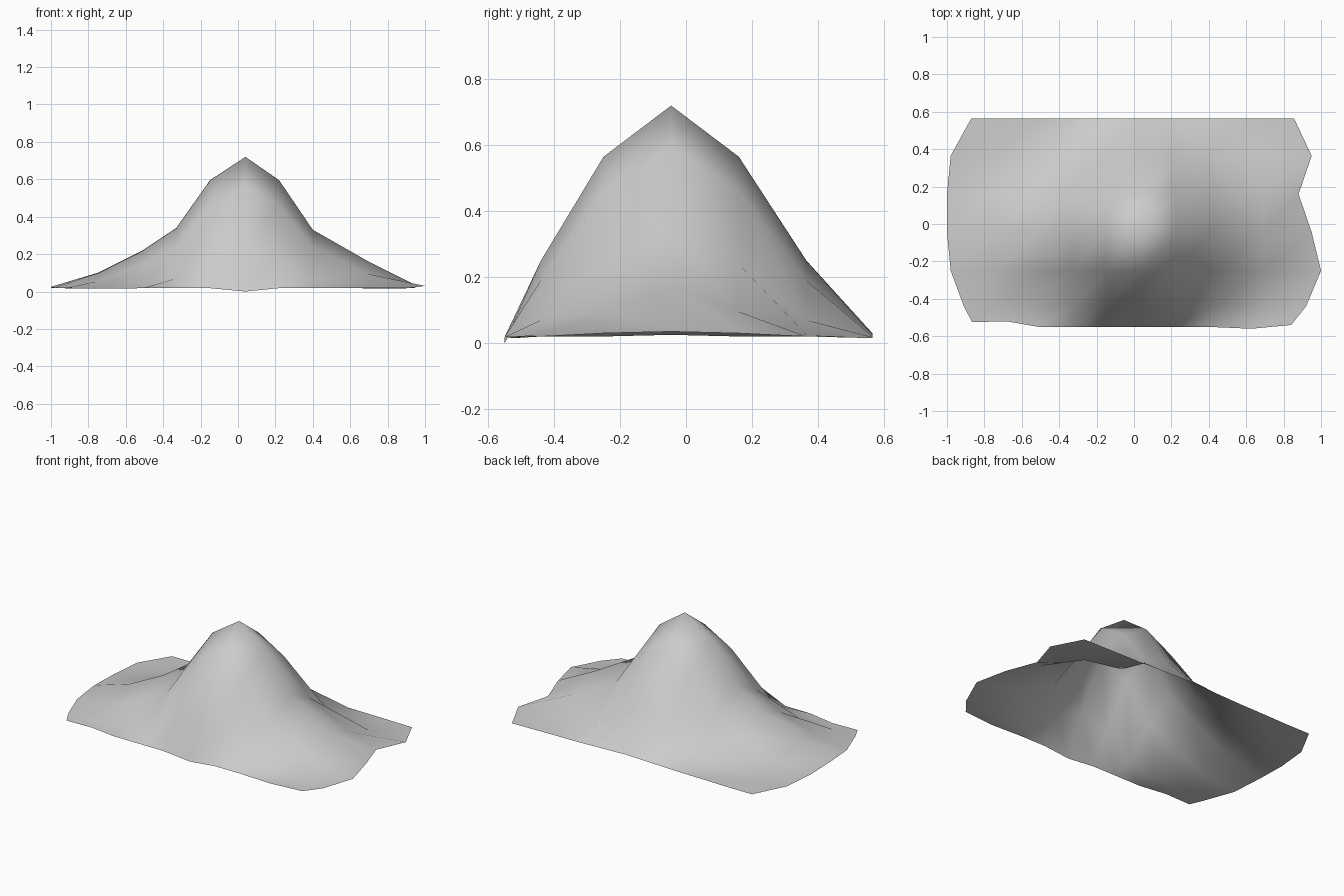
import bpy
import bmesh

default_cube = bpy.data.objects.get("Cube")
if default_cube:
    bpy.data.objects.remove(default_cube, do_unlink=True)

# Plain stone colour
stone = bpy.data.materials.new("grey_stone")
stone.use_nodes = True
stone_colour = (.6, .6, .6, 1)
stone.diffuse_color = stone_colour
stone.node_tree.nodes["Principled BSDF"].inputs["Base Color"].default_value = stone_colour

# Columns run from the right end of the hill to the left end
inner_columns = [-.75, -.51, -.33, -.15, .04, .22, .4, .69]

# Height profiles along the hill, from the outer rim up to the ridge
front_rim = [.015, .015, .018, .018, .018, 0, .018, .018, .018, .018]
back_rim = [.015, .015, .018, .02, .025, .03, .025, .02, .018, .015]
foot = [.02, .02, .025, .07, .19, .25, .19, .07, .025, .02]
shoulder = [.02, .055, .14, .24, .46, .565, .46, .24, .095, .03]
ridge = [.025, .1, .22, .34, .595, .72, .595, .33, .165, .035]

# Each row: depth, right end, left end, height profile
rows = [
    (-.55, -.865, .84, front_rim),
    (-.44, -.91, .92, foot),
    (-.25, -.98, 1, shoulder),
    (-.045, -1, .95, ridge),
    (.16, -1, .88, shoulder),
    (.365, -.98, .95, foot),
    (.565, -.87, .855, back_rim),
]

# Small wobble of the front rim near its corners, as column: offset
rim_wobble = {0: .025, 1: .03, 8: -.01, 9: .01}


def row_points(row_index):
    """Return the points of one row of the terrain sheet."""
    depth, right_end, left_end, heights = rows[row_index]
    columns = [right_end] + inner_columns + [left_end]
    is_rim = row_index in (0, len(rows) - 1)
    if is_rim:
        # The rim is narrower, so the outer columns move inwards with it
        columns[1] *= .91
        columns[-2] *= .91
    points = []
    for column, (across, height) in enumerate(zip(columns, heights)):
        wobble = rim_wobble.get(column, 0) if row_index == 0 else 0
        points.append((across, depth + wobble, height))
    return points


# Open terrain sheet, each cell split along the same diagonal
bm = bmesh.new()
sheet = [[bm.verts.new(point) for point in row_points(index)]
         for index in range(len(rows))]
for near, far in zip(sheet, sheet[1:]):
    for column in range(len(near) - 1):
        start, end = near[column], far[column + 1]
        bm.faces.new((start, near[column + 1], end))
        bm.faces.new((start, end, far[column]))
for face in bm.faces:
    face.smooth = True

mesh = bpy.data.meshes.new("mountain")
bm.to_mesh(mesh)
bm.free()
mesh.materials.append(stone)
mountain = bpy.data.objects.new("mountain", mesh)
bpy.context.collection.objects.link(mountain)
